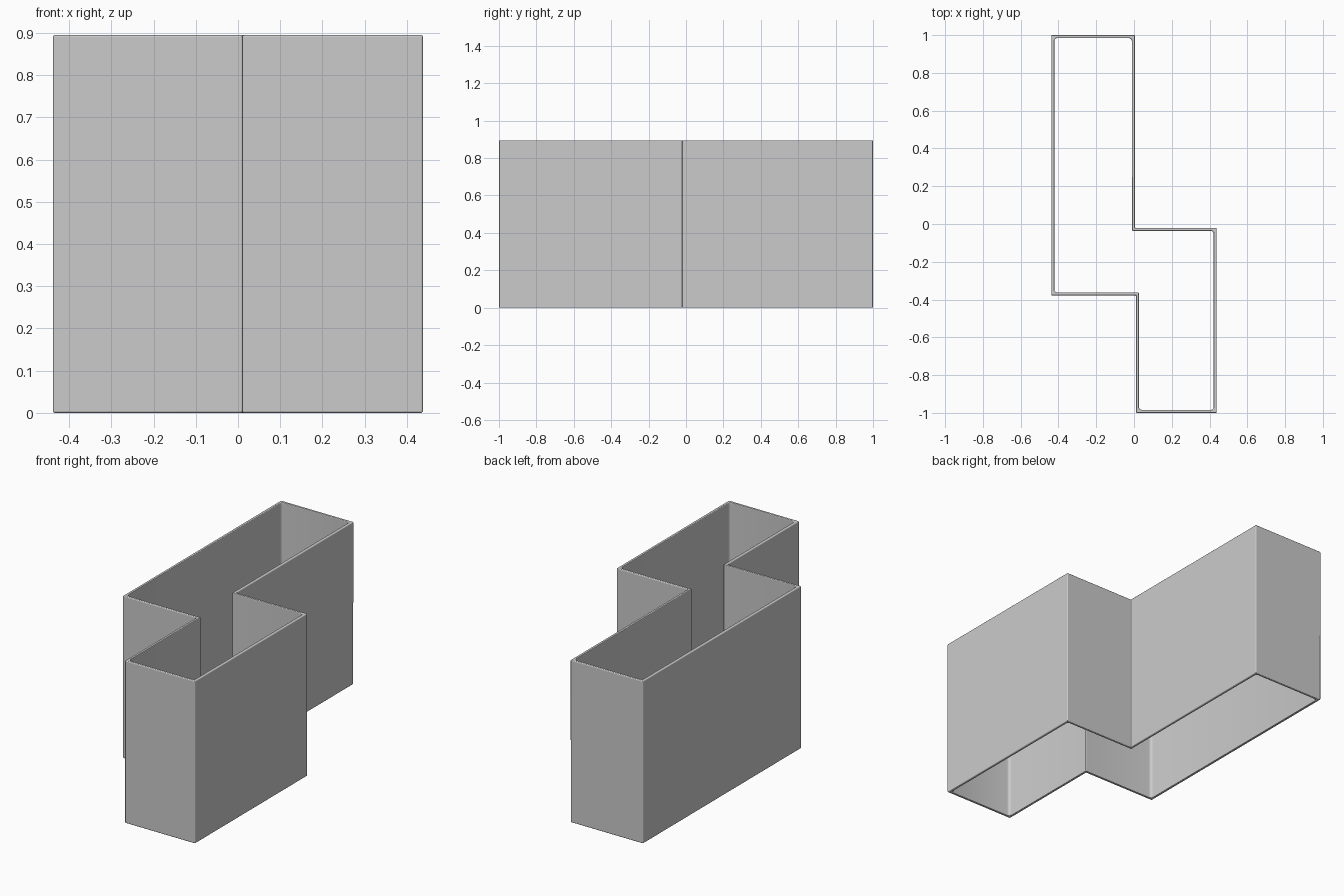
import bpy, bmesh, math

if "Cube" in bpy.data.objects:
    bpy.data.objects.remove(bpy.data.objects["Cube"])

HEIGHT = 0.895
WALL = 0.016

# Outer outline of the stepped sleeve, counter-clockwise seen from above
outline = [(-0.438, -0.378), (0.01, -0.378), (0.01, -1.0), (0.438, -1.0),
           (0.438, -0.02), (0.005, -0.02), (0.005, 1.0), (-0.438, 1.0)]


def inset(points, d):
    """Offset a right-angled counter-clockwise outline inwards by d."""
    result = []
    n = len(points)
    for i, (x, y) in enumerate(points):
        px, py = points[i - 1]
        nx, ny = points[(i + 1) % n]
        a = math.atan2(y - py, x - px)
        b = math.atan2(ny - y, nx - x)
        result.append((x - d * (math.sin(a) + math.sin(b)),
                       y + d * (math.cos(a) + math.cos(b))))
    return result


bm = bmesh.new()


def ring(points, z):
    return [bm.verts.new((x, y, z)) for x, y in points]


# Four loops: outer bottom, outer top, inner top, inner bottom
inner = inset(outline, WALL)
loops = [ring(outline, 0), ring(outline, HEIGHT), ring(inner, HEIGHT), ring(inner, 0)]
n = len(outline)
for k in range(4):
    a, b = loops[k], loops[(k + 1) % 4]
    for i in range(n):
        j = (i + 1) % n
        bm.faces.new((a[i], a[j], b[j], b[i]))
bmesh.ops.recalc_face_normals(bm, faces=bm.faces[:])

# Fillet the inside corners that face into the cavity
fillets = [bm.edges.get((loops[2][i], loops[3][i])) for i in (0, 2, 3, 4, 6, 7)]
bmesh.ops.bevel(bm, geom=fillets, offset=0.016, segments=4, profile=0.5,
                affect='EDGES', clamp_overlap=True)

mesh = bpy.data.meshes.new("stepped_sleeve")
bm.to_mesh(mesh)
bm.free()
sleeve = bpy.data.objects.new("stepped_sleeve", mesh)
bpy.context.collection.objects.link(sleeve)

# Small rounded edges on rims and corners
bevel = sleeve.modifiers.new("rounded_edges", 'BEVEL')
bevel.width = 0.006
bevel.segments = 3
bevel.limit_method = 'ANGLE'
bevel.angle_limit = math.radians(45)

bpy.context.view_layer.objects.active = sleeve
sleeve.select_set(True)
bpy.ops.object.shade_smooth_by_angle(angle=math.radians(40))
bevel.harden_normals = True
